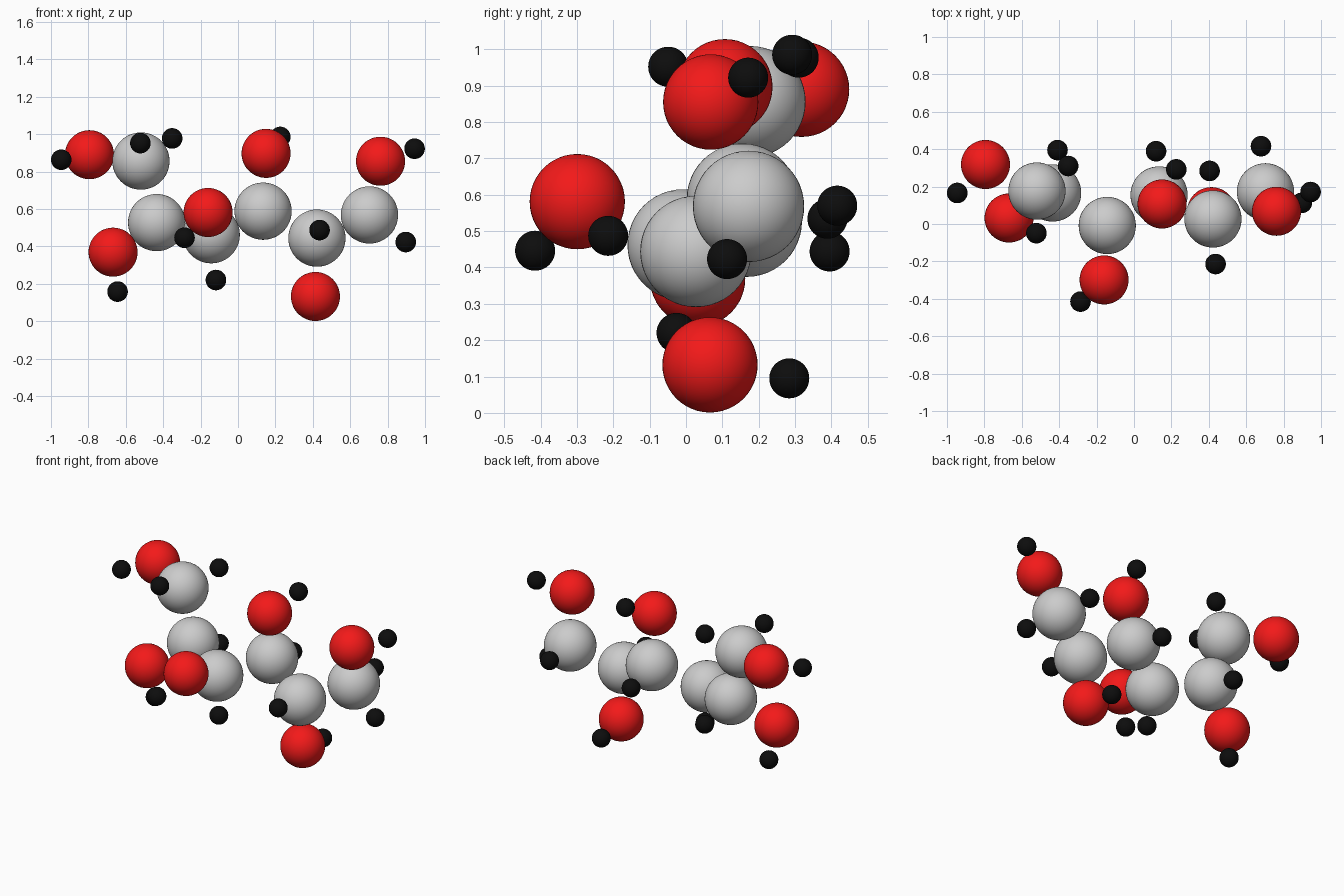
import bpy


def material(name, rgb):
    m = bpy.data.materials.new(name)
    m.diffuse_color = (*rgb, 1)
    return m


red = material("red", (0.9, 0.01, 0.01))
black = material("black", (0.004, 0.004, 0.004))


def atoms(name, radius, mat, places):
    for i, p in enumerate(places, 1):
        bpy.ops.mesh.primitive_uv_sphere_add(
            segments=48, ring_count=24, radius=radius, location=p)
        ob = bpy.context.object
        ob.name = f"{name}_{i}"
        bpy.ops.object.shade_smooth()
        if mat:
            ob.data.materials.append(mat)


# Zigzag chain of carbon atoms
atoms("carbon_atom", 0.153, None, [
    (-0.519, 0.176, 0.856), (-0.435, 0.166, 0.527), (-0.143, -0.008, 0.462),
    (0.134, 0.155, 0.588), (0.422, 0.027, 0.444), (0.703, 0.172, 0.568)])

# One oxygen atom beside each carbon
atoms("oxygen_atom", 0.131, red, [
    (-0.794, 0.318, 0.89), (-0.668, 0.032, 0.369), (-0.160, -0.299, 0.581),
    (0.150, 0.107, 0.897), (0.414, 0.066, 0.132), (0.762, 0.068, 0.855)])

# Hydrogen atoms on the carbons
atoms("chain_hydrogen", 0.055, black, [
    (-0.522, -0.049, 0.952), (-0.352, 0.310, 0.977), (-0.409, 0.395, 0.444),
    (-0.118, -0.026, 0.220), (0.118, 0.389, 0.534), (0.436, -0.214, 0.487),
    (0.679, 0.416, 0.570), (0.897, 0.113, 0.423)])

# Hydrogen atoms on the oxygens
atoms("oxygen_hydrogen", 0.055, black, [
    (-0.945, 0.166, 0.863), (-0.644, 0.078, 0.158), (-0.286, -0.415, 0.446),
    (0.226, 0.292, 0.985), (0.404, 0.284, 0.095), (0.944, 0.171, 0.922)])
